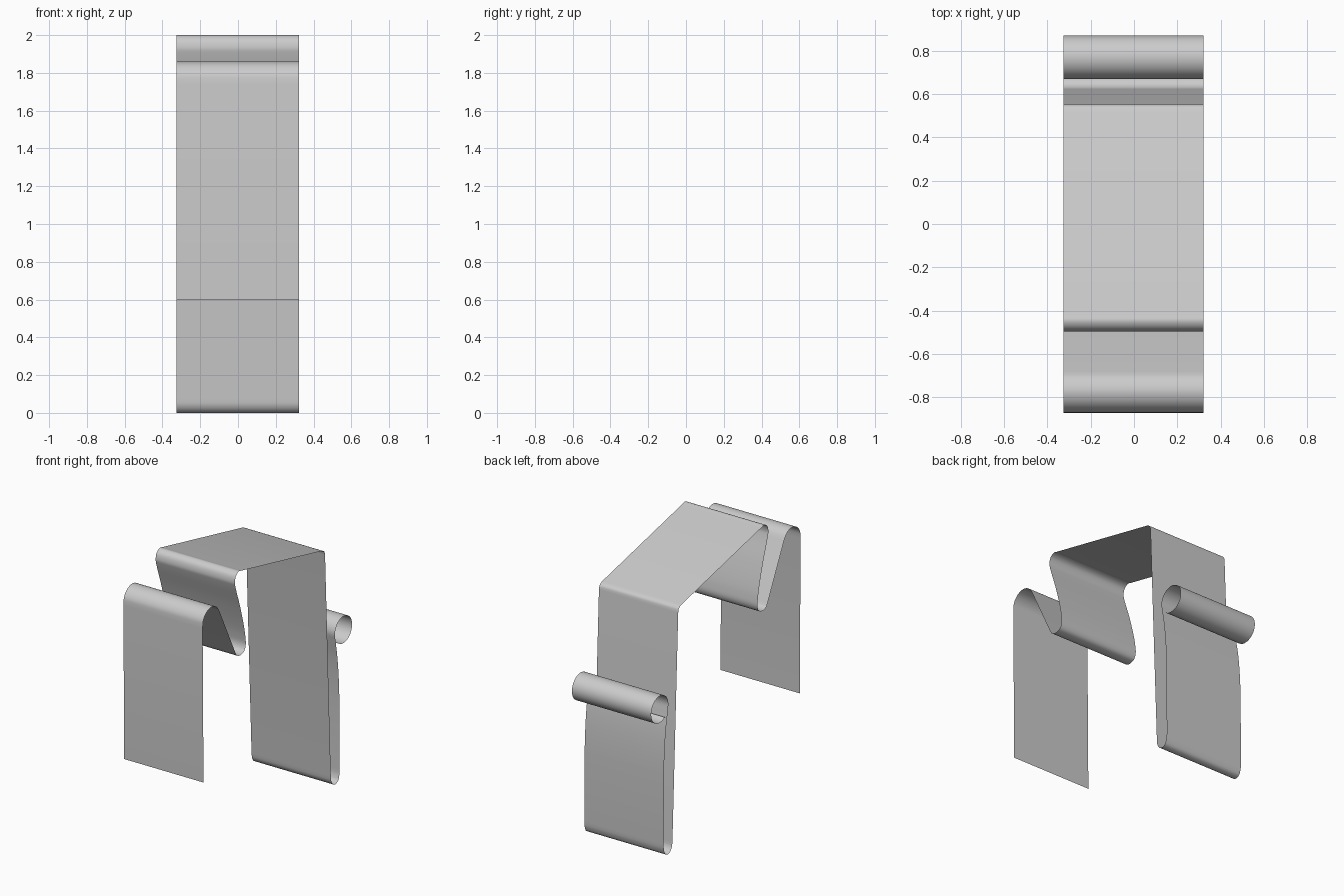
import bpy, bmesh, math
from mathutils import Vector

if "Cube" in bpy.data.objects:
    bpy.data.objects.remove(bpy.data.objects["Cube"])

X0, X1 = -0.325, 0.322

# Side profile of the folded strip (y, z), from the front hem to the scroll
profile = [
    (-0.862, 0.60), (-0.872, 1.74), (-0.862, 1.80), (-0.825, 1.843), (-0.77, 1.86),
    (-0.715, 1.842), (-0.68, 1.80), (-0.49, 1.415), (-0.468, 1.385), (-0.43, 1.375),
    (-0.388, 1.388), (-0.37, 1.425), (-0.374, 1.49), (-0.392, 1.58), (-0.435, 1.735),
    (-0.488, 1.895), (-0.496, 1.935), (-0.483, 1.98), (-0.45, 2.0), (-0.41, 1.992),
    (0.515, 1.782), (0.545, 1.766), (0.555, 1.735), (0.622, 0.08), (0.63, 0.035),
    (0.648, 0.01), (0.675, 0.0), (0.705, 0.012), (0.72, 0.045), (0.725, 0.09),
    (0.722, 0.60), (0.712, 0.80), (0.697, 0.94), (0.678, 1.05),
]
# Scroll at the end
for i in range(18):
    a = math.radians(180 - 306 * i / 17)
    profile.append((0.77 + 0.1 * math.cos(a), 1.105 + 0.099 * math.sin(a)))


def smooth_path(points, steps=5, straight=0.4):
    """Centripetal Catmull-Rom through the points; long spans stay straight."""
    p = [Vector(q) for q in points]
    p = [2 * p[0] - p[1]] + p + [2 * p[-1] - p[-2]]
    out = [p[1]]
    for i in range(1, len(p) - 2):
        a, b, c, d = p[i - 1:i + 3]
        if (c - b).length < straight:
            t0 = 0.0
            t1 = t0 + (b - a).length ** 0.5
            t2 = t1 + (c - b).length ** 0.5
            t3 = t2 + (d - c).length ** 0.5
            for k in range(1, steps):
                t = t1 + (t2 - t1) * k / steps
                a1 = a.lerp(b, (t - t0) / (t1 - t0))
                a2 = b.lerp(c, (t - t1) / (t2 - t1))
                a3 = c.lerp(d, (t - t2) / (t3 - t2))
                b1 = a1.lerp(a2, (t - t0) / (t2 - t0))
                b2 = a2.lerp(a3, (t - t1) / (t3 - t1))
                out.append(b1.lerp(b2, (t - t1) / (t2 - t1)))
        out.append(c)
    return out


# Folded strip: profile swept across the width as a single sheet
bm = bmesh.new()
rows = [[bm.verts.new((x, p.x, max(p.y, 0))) for x in (X0, X1)]
        for p in smooth_path(profile)]
for r, s in zip(rows, rows[1:]):
    bm.faces.new((r[0], r[1], s[1], s[0]))
mesh = bpy.data.meshes.new("folded_strip")
bm.to_mesh(mesh)
bm.free()
strip = bpy.data.objects.new("folded_strip", mesh)
bpy.context.collection.objects.link(strip)
bpy.context.view_layer.objects.active = strip
strip.select_set(True)
bpy.ops.object.shade_smooth_by_angle(angle=math.radians(35))
